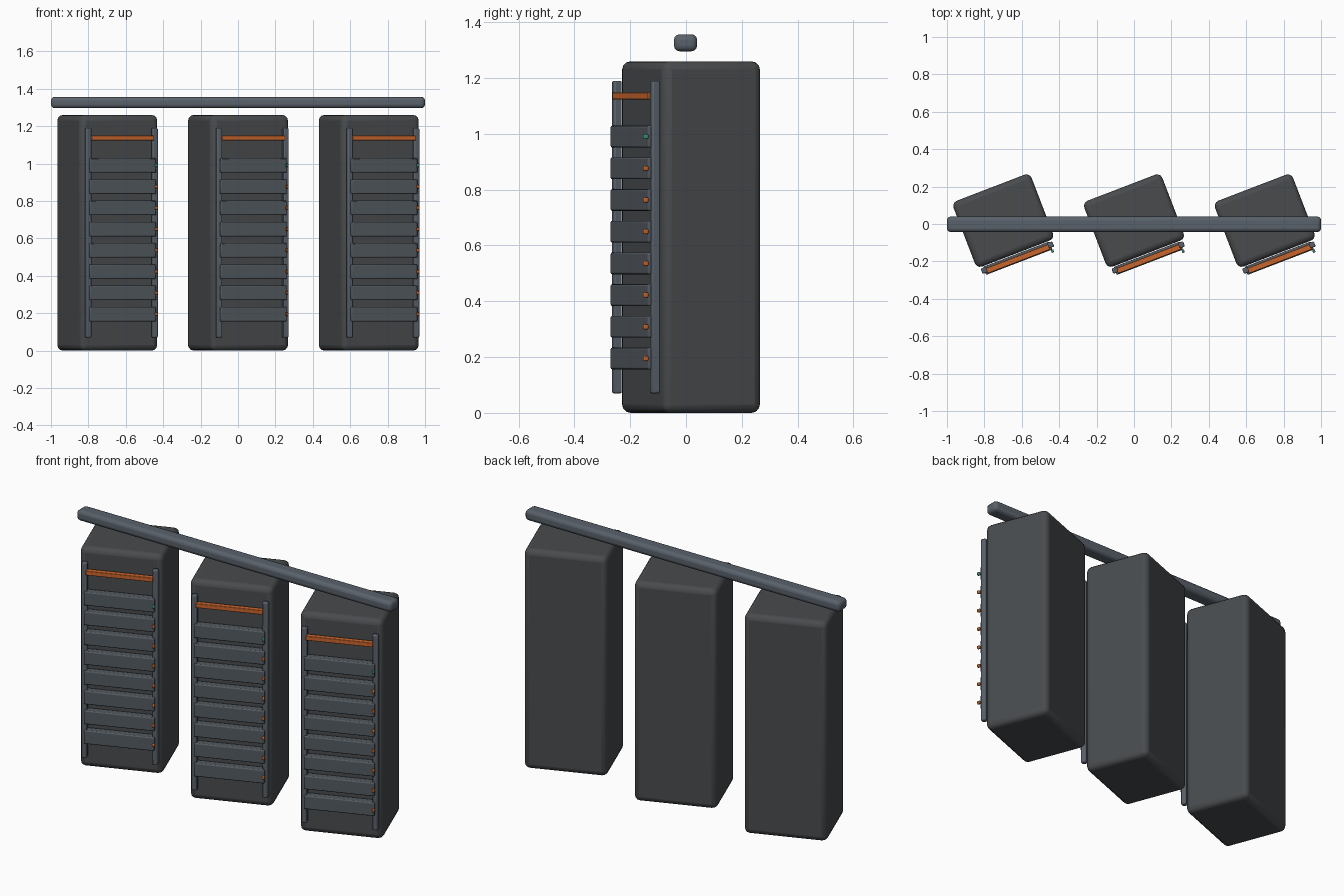
import bpy, math
from mathutils import Matrix, Vector

if "Cube" in bpy.data.objects:
    bpy.data.objects.remove(bpy.data.objects["Cube"])


def material(name, rgb):
    m = bpy.data.materials.new(name)
    m.diffuse_color = (*rgb, 1)
    m.use_nodes = True
    m.node_tree.nodes["Principled BSDF"].inputs["Base Color"].default_value = m.diffuse_color
    return m


DARK = material("dark_case", (0.065, 0.07, 0.075))
STEEL = material("steel", (0.10, 0.12, 0.145))
PANEL = material("panel", (0.085, 0.10, 0.115))
ORANGE = material("orange", (0.58, 0.13, 0.025))
GREEN = material("green", (0.04, 0.28, 0.18))


def box(name, lo, hi, bevel, mat, frame=Matrix(), segments=3):
    """Rounded box between two corners, placed in a local frame."""
    lo, hi = Vector(lo), Vector(hi)
    bpy.ops.mesh.primitive_cube_add(size=1)
    ob = bpy.context.object
    ob.name = name
    ob.data.transform(Matrix.Diagonal((*(hi - lo), 1)))
    ob.matrix_world = frame @ Matrix.Translation((lo + hi) / 2)
    ob.data.materials.append(mat)
    mod = ob.modifiers.new("round", 'BEVEL')
    mod.width = bevel
    mod.segments = segments
    bpy.ops.object.shade_smooth_by_angle(angle=math.radians(35))
    return ob


def cabinet(x):
    f = Matrix.Translation((x, 0.018, 0)) @ Matrix.Rotation(math.radians(21), 4, 'Z')
    # Main case
    box("cabinet", (-0.2235, -0.1885, 0), (0.2235, 0.1885, 1.26), 0.03, DARK, f)
    # Upright rails on the front
    for s in (-1, 1):
        box("rack_rail", (s * 0.19 - 0.015, -0.2265, 0.07),
            (s * 0.19 + 0.015, -0.1965, 1.19), 0.006, STEEL, f, 2)
    # Coloured strip
    box("accent_strip", (-0.18, -0.234, 1.124), (0.18, -0.204, 1.149), 0.003, ORANGE, f, 2)
    # Stacked units, each with an indicator light
    for i in range(8):
        z = 0.195 + i * 0.1136
        box("rack_unit", (-0.19, -0.238, z - 0.039), (0.19, -0.192, z + 0.039),
            0.006, PANEL, f, 2)
        box("indicator_light", (0.18, -0.255, z - 0.009), (0.194, -0.237, z + 0.009),
            0.004, GREEN if i == 7 else ORANGE, f, 2)


for x in (-0.699, 0, 0.699):
    cabinet(x)

# Overhead beam across all cabinets
box("overhead_beam", (-1, -0.043, 1.296), (1, 0.04, 1.357), 0.02, STEEL)
